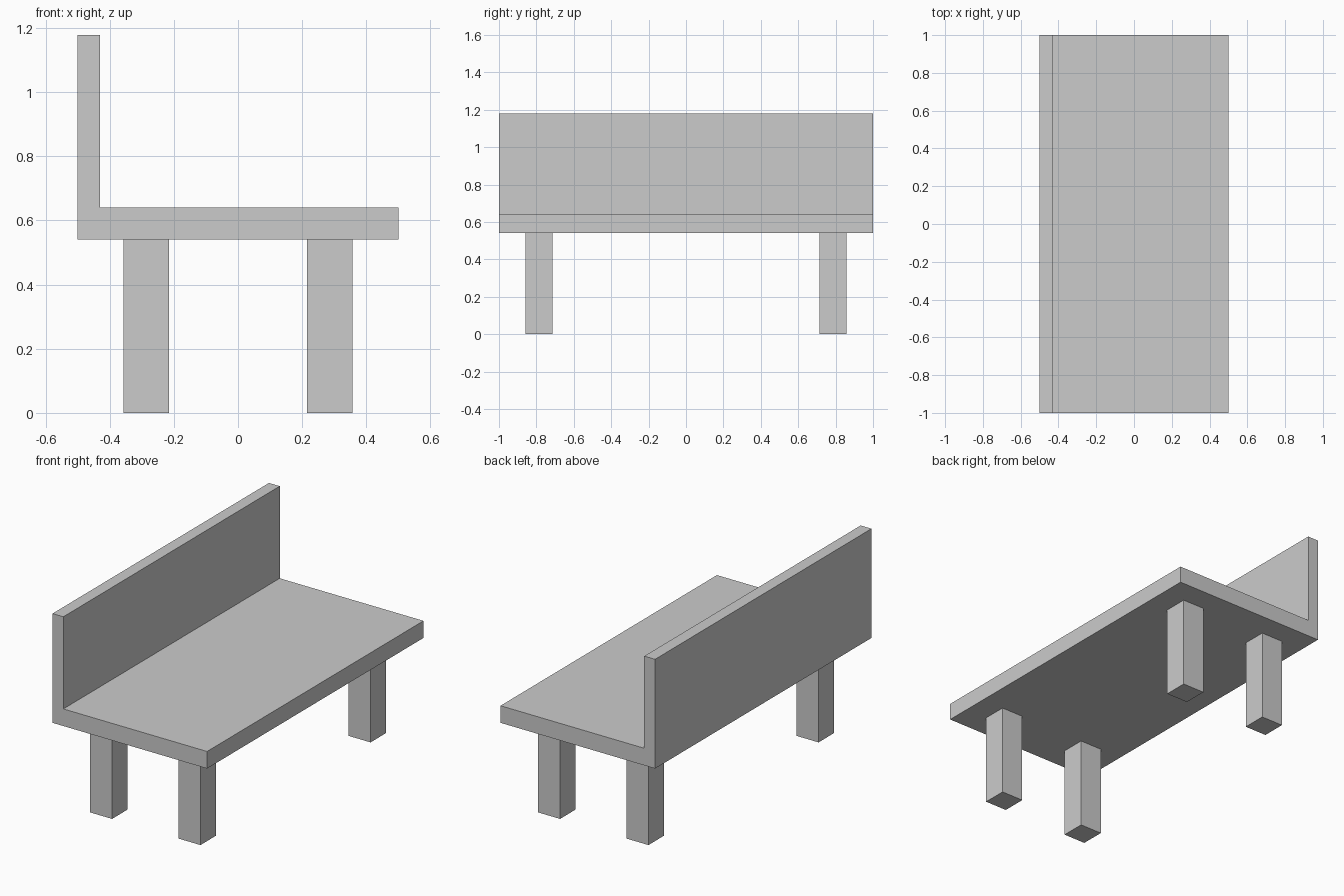
import bpy
import bmesh

if "Cube" in bpy.data.objects:
    bpy.data.objects.remove(bpy.data.objects["Cube"])

SEAT_BOTTOM, SEAT_TOP, BACK_TOP = 0.54, 0.64, 1.179
LEG_WIDTH = 0.143


def add_object(name, bm):
    bmesh.ops.recalc_face_normals(bm, faces=bm.faces)
    mesh = bpy.data.meshes.new(name)
    bm.to_mesh(mesh)
    bm.free()
    obj = bpy.data.objects.new(name, mesh)
    bpy.context.collection.objects.link(obj)
    return obj


def extruded_profile(name, points, y0, y1):
    """Extrude an XZ outline along Y."""
    bm = bmesh.new()
    face = bm.faces.new([bm.verts.new((x, y0, z)) for x, z in points])
    result = bmesh.ops.extrude_face_region(bm, geom=[face], use_keep_orig=True)
    verts = [g for g in result["geom"] if isinstance(g, bmesh.types.BMVert)]
    bmesh.ops.translate(bm, verts=verts, vec=(0, y1 - y0, 0))
    return add_object(name, bm)


def box(name, center, size):
    bm = bmesh.new()
    bmesh.ops.create_cube(bm, size=1)
    bmesh.ops.scale(bm, verts=bm.verts, vec=size)
    bmesh.ops.translate(bm, verts=bm.verts, vec=center)
    return add_object(name, bm)


# Seat and backrest as one L-shaped slab
extruded_profile("seat_and_backrest", [
    (-0.5, SEAT_BOTTOM), (0.5, SEAT_BOTTOM), (0.5, SEAT_TOP),
    (-0.43, SEAT_TOP), (-0.43, BACK_TOP), (-0.5, BACK_TOP)], -1, 1)

# Four square legs
for x, x_name in ((-0.286, "back"), (0.286, "front")):
    for y, y_name in ((-0.786, "near"), (0.786, "far")):
        box(f"{x_name}_{y_name}_leg", (x, y, SEAT_BOTTOM / 2),
            (LEG_WIDTH, LEG_WIDTH, SEAT_BOTTOM))
